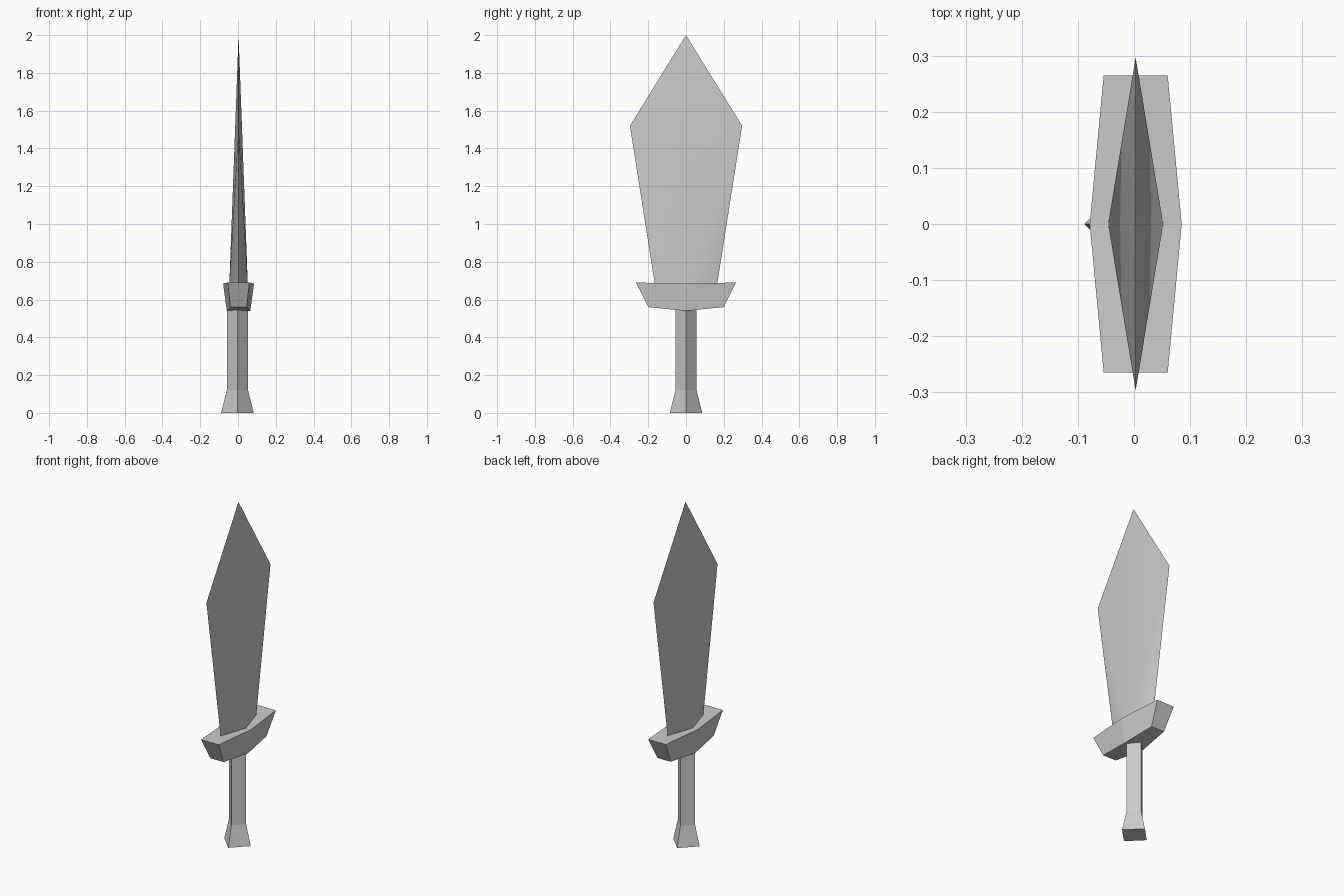
import bpy, bmesh, math

cube = bpy.data.objects.get("Cube")
if cube:
    bpy.data.objects.remove(cube, do_unlink=True)

# One plain grey for the whole weapon
grey = bpy.data.materials.new("plain grey")
grey.use_nodes = True
grey.diffuse_color = (0.6, 0.6, 0.6, 1)
bsdf = grey.node_tree.nodes["Principled BSDF"]
bsdf.inputs["Base Color"].default_value = grey.diffuse_color
bsdf.inputs["Roughness"].default_value = 0.8


def finish(name, bm, x=0.0):
    """Turn a bmesh into a named, coloured object."""
    bmesh.ops.recalc_face_normals(bm, faces=bm.faces)
    mesh = bpy.data.meshes.new(name)
    bm.to_mesh(mesh)
    bm.free()
    mesh.materials.append(grey)
    ob = bpy.data.objects.new(name, mesh)
    ob.location.x = x
    bpy.context.collection.objects.link(ob)
    return ob


def loft(name, rings, x=0.0):
    """Skin a list of equal-length rings and cap both ends."""
    bm = bmesh.new()
    loops = [[bm.verts.new(p) for p in ring] for ring in rings]
    for a, b in zip(loops, loops[1:]):
        for i in range(len(a)):
            j = (i + 1) % len(a)
            bm.faces.new((a[i], a[j], b[j], b[i]))
    bm.faces.new(loops[0])
    bm.faces.new(loops[-1])
    return finish(name, bm, x)


# Handle: four-sided grip, corners on the axes, flaring at the pommel
def diamond(r, z):
    return [(r, 0, z), (0, r, z), (-r, 0, z), (0, -r, z)]


loft("handle", [diamond(0.086, 0), diamond(0.056, 0.12), diamond(0.056, 0.6)], -0.003)


# Guard: tapered bar, widest in the middle, ends sloping outwards
def section(y_top, y_low, x_top, x_low, z_top, z_low):
    return [(-x_top, y_top, z_top), (x_top, y_top, z_top),
            (x_low, y_low, z_low), (-x_low, y_low, z_low)]


loft("guard", [section(-0.265, -0.2, 0.057, 0.043, 0.69, 0.56),
               section(0, 0, 0.082, 0.062, 0.685, 0.54),
               section(0.265, 0.2, 0.057, 0.043, 0.69, 0.56)], 0.003)

# Blade: leaf shape, thick ridge at the base thinning to the tip
bm = bmesh.new()
tip = bm.verts.new((0, 0, 2))
ridge = {s: bm.verts.new((s * 0.049, 0, 0.675)) for s in (-1, 1)}
heel = {s: bm.verts.new((0, s * 0.164, 0.675)) for s in (-1, 1)}
wide = {s: bm.verts.new((0, s * 0.297, 1.52)) for s in (-1, 1)}
for sx in (-1, 1):
    for sy in (-1, 1):
        bm.faces.new((ridge[sx], heel[sy], wide[sy]))
        bm.faces.new((ridge[sx], wide[sy], tip))
bm.faces.new((ridge[1], heel[1], ridge[-1], heel[-1]))
blade = finish("blade", bm, 0.003)

# Soft flats, sharp cutting edges
bpy.ops.object.select_all(action="DESELECT")
blade.select_set(True)
bpy.context.view_layer.objects.active = blade
bpy.ops.object.shade_smooth_by_angle(angle=math.radians(40))
